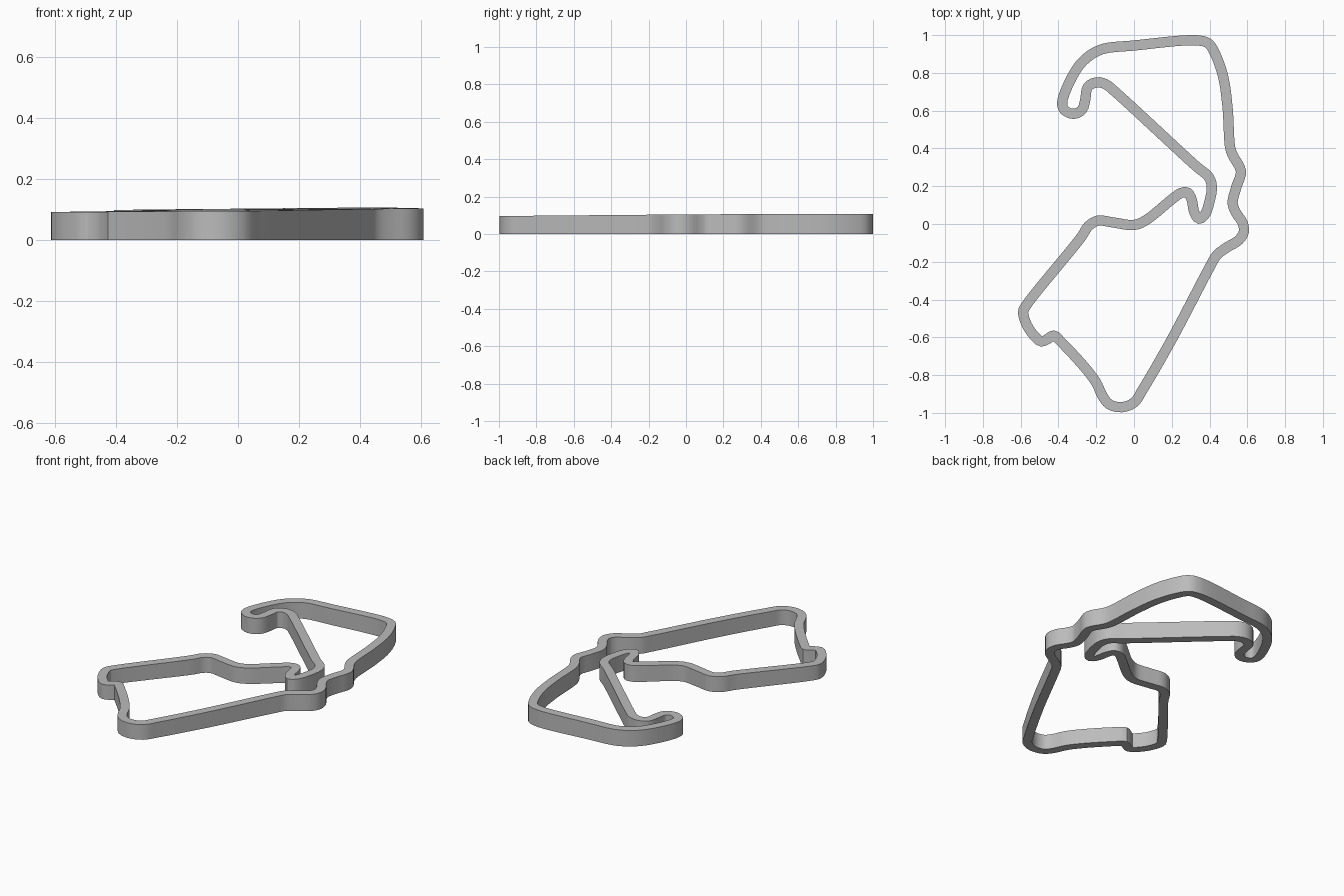
import bpy
import bmesh
from mathutils import Vector

HALF_WIDTH = .027
STEP = .02

# Start from a scene without the default cube
default_cube = bpy.data.objects.get("Cube")
if default_cube:
    bpy.data.objects.remove(default_cube, do_unlink=True)

# Centreline of the circuit, clockwise from the far right corner
CENTRELINE = [
    (.34, .972), (.395, .955), (.43, .9), (.472, .78), (.495, .62), (.51, .4),
    (.525, .36), (.566, .28), (.54, .19), (.522, .11), (.54, .06),
    (.573, .01), (.582, -.04), (.555, -.085), (.49, -.125), (.438, -.165),
    (.4, -.23), (.2, -.61), (.05, -.87), (0, -.945), (-.065, -.97),
    (-.13, -.955), (-.167, -.91), (-.2, -.84), (-.26, -.76), (-.39, -.62),
    (-.425, -.59), (-.455, -.607), (-.49, -.622), (-.53, -.59),
    (-.567, -.535), (-.587, -.465), (-.57, -.43), (-.28, -.07), (-.24, -.01),
    (-.19, .018), (-.11, .008), (0, -.005), (.06, .018), (.2, .13),
    (.25, .165), (.285, .165), (.305, .13), (.32, .06), (.345, .027),
    (.375, .05), (.4, .12), (.412, .2), (.395, .25), (.33, .305),
    (-.1, .7), (-.15, .74), (-.2, .75), (-.245, .725), (-.258, .66),
    (-.275, .605), (-.32, .583), (-.37, .605), (-.38, .645), (-.31, .81),
    (-.25, .88), (-.17, .925), (0, .945),
]


def spline_point(a, b, c, d, t):
    """Point between b and c on a centripetal spline through a, b, c, d."""
    knots = [0]
    for start, end in ((a, b), (b, c), (c, d)):
        knots.append(knots[-1] + (end - start).length ** .5)
    u = knots[1] + (knots[2] - knots[1]) * t

    def blend(p, q, i, j):
        return p.lerp(q, (u - knots[i]) / (knots[j] - knots[i]))

    ab, bc, cd = blend(a, b, 0, 1), blend(b, c, 1, 2), blend(c, d, 2, 3)
    return blend(blend(ab, bc, 0, 2), blend(bc, cd, 1, 3), 1, 2)


def smooth_loop(points):
    """Closed smooth path through the points, sampled at an even step."""
    points = [Vector(p) for p in points]
    count = len(points)
    path = []
    for i in range(count):
        a, b, c, d = (points[(i + k) % count] for k in (-1, 0, 1, 2))
        pieces = max(3, round((c - b).length / STEP))
        path += [spline_point(a, b, c, d, k / pieces) for k in range(pieces)]
    return path


def surface_height(point):
    """The upper face rises gently towards the far right."""
    return .0995 + .009 * point.x + .004 * point.y


def build_ribbon(name, path, material):
    """Sweep a rectangular section along a closed path."""
    bm = bmesh.new()
    sections = []
    for i, point in enumerate(path):
        along = (path[(i + 1) % len(path)] - path[i - 1]).normalized()
        side = Vector((-along.y, along.x)) * HALF_WIDTH
        top = surface_height(point)
        left, right = point + side, point - side
        corners = ((left, 0), (right, 0), (right, top), (left, top))
        sections.append([bm.verts.new((p.x, p.y, z)) for p, z in corners])
    for i, section in enumerate(sections):
        previous = sections[i - 1]
        for k in range(len(section)):
            j = (k + 1) % len(section)
            bm.faces.new((previous[k], previous[j], section[j], section[k]))
    bmesh.ops.recalc_face_normals(bm, faces=bm.faces)
    mesh = bpy.data.meshes.new(name)
    bm.to_mesh(mesh)
    bm.free()
    mesh.materials.append(material)
    ribbon = bpy.data.objects.new(name, mesh)
    bpy.context.collection.objects.link(ribbon)
    return ribbon


# Plain grey material
grey = bpy.data.materials.new("plain grey")
grey.use_nodes = True
grey.diffuse_color = (.5, .5, .5, 1)
grey.node_tree.nodes["Principled BSDF"].inputs["Base Color"].default_value = grey.diffuse_color

# Raised circuit ribbon with rounded bends and crisp rims
track = build_ribbon("circuit_track", smooth_loop(CENTRELINE), grey)
bpy.ops.object.select_all(action="DESELECT")
track.select_set(True)
bpy.context.view_layer.objects.active = track
bpy.ops.object.shade_smooth_by_angle()
